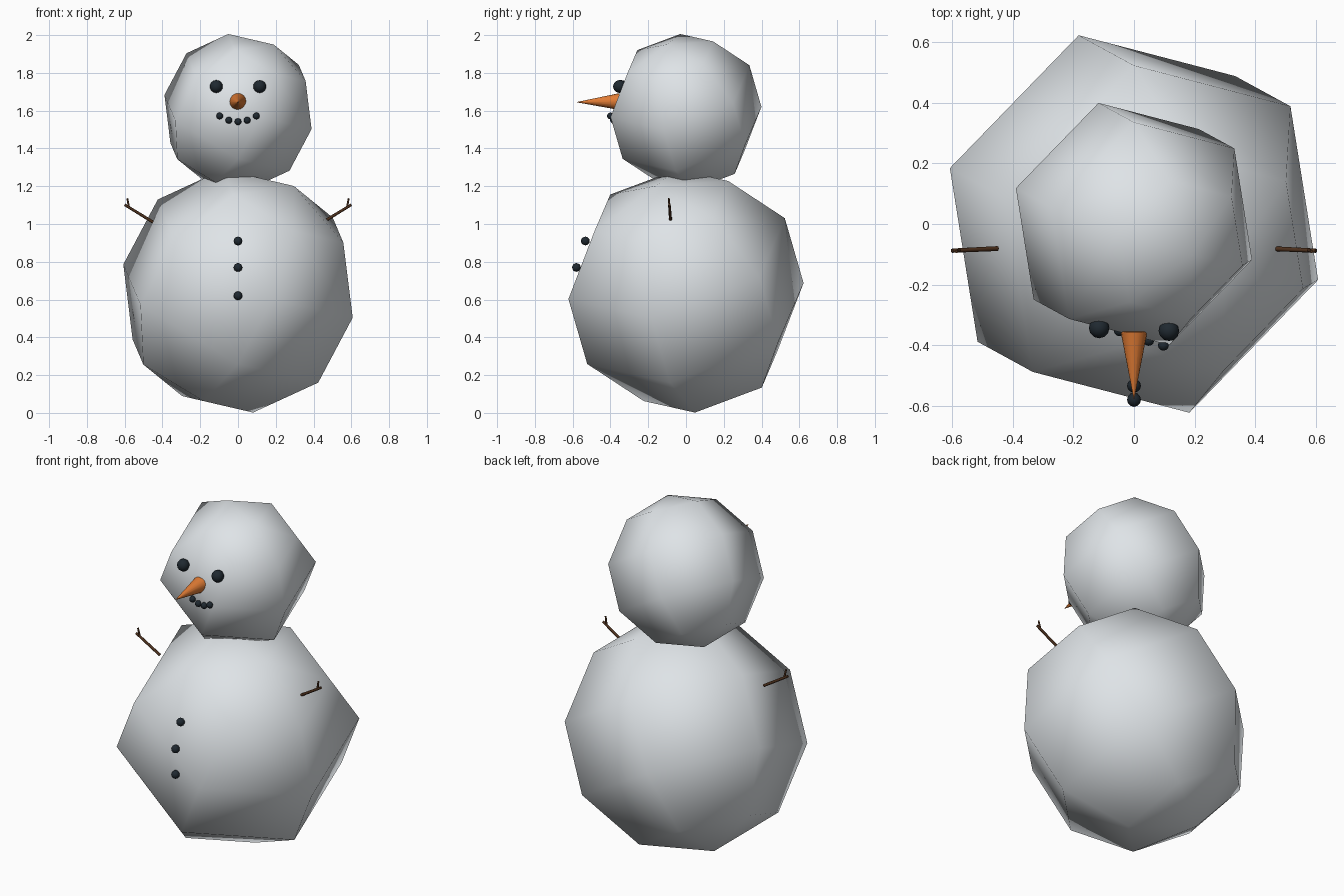
import bpy, bmesh
from math import sin, cos, pi, radians
from mathutils import Vector, Euler

cube = bpy.data.objects.get("Cube")
if cube:
    bpy.data.objects.remove(cube, do_unlink=True)


def material(name, rgb):
    mat = bpy.data.materials.new(name)
    mat.use_nodes = True
    mat.diffuse_color = (*rgb, 1)
    node = next(n for n in mat.node_tree.nodes if n.type == 'BSDF_PRINCIPLED')
    node.inputs["Base Color"].default_value = (*rgb, 1)
    return mat


snow = material("snow white", (0.80, 0.84, 0.87))
coal = material("coal black", (0.014, 0.022, 0.03))
orange = material("carrot orange", (0.75, 0.2, 0.035))
bark = material("twig brown", (0.075, 0.03, 0.012))


def finish(bm, name, mat, location=(0, 0, 0), rotation=(0, 0, 0), smooth=None):
    """Turn a bmesh into a smooth-shaded object."""
    bmesh.ops.recalc_face_normals(bm, faces=bm.faces)
    mesh = bpy.data.meshes.new(name)
    bm.to_mesh(mesh)
    bm.free()
    mesh.materials.append(mat)
    obj = bpy.data.objects.new(name, mesh)
    bpy.context.collection.objects.link(obj)
    obj.location = location
    obj.rotation_euler = rotation
    bpy.ops.object.select_all(action='DESELECT')
    bpy.context.view_layer.objects.active = obj
    obj.select_set(True)
    if smooth:
        bpy.ops.object.shade_smooth_by_angle(angle=radians(smooth))
    else:
        bpy.ops.object.shade_smooth()
    return obj


def snowball(name, radius, z):
    """Coarse ball of six segments and five rings, tilted on its axis."""
    segments, rings = 6, 5
    bm = bmesh.new()
    rows = []
    for i in range(1, rings):
        lat = pi * i / rings
        rows.append([bm.verts.new((radius * sin(lat) * cos(2 * pi * j / segments),
                                   radius * sin(lat) * sin(2 * pi * j / segments),
                                   radius * cos(lat))) for j in range(segments)])
    top = bm.verts.new((0, 0, radius))
    bottom = bm.verts.new((0, 0, -radius))
    for j in range(segments):
        k = (j + 1) % segments
        bm.faces.new((top, rows[0][j], rows[0][k]))
        bm.faces.new((bottom, rows[-1][k], rows[-1][j]))
        for upper, lower in zip(rows, rows[1:]):
            bm.faces.new((upper[j], lower[j], lower[k], upper[k]))
    tilt = Euler((radians(7.2), radians(30.4), radians(-14.6)))
    return finish(bm, name, snow, (0, 0, z), tilt)


def pebble(name, radius, location):
    bm = bmesh.new()
    bmesh.ops.create_uvsphere(bm, u_segments=12, v_segments=8, radius=radius)
    return finish(bm, name, coal, location)


def rod(name, mat, start, end, r1, r2, sides):
    """Tapered rod between two points."""
    start, end = Vector(start), Vector(end)
    axis = end - start
    bm = bmesh.new()
    bmesh.ops.create_cone(bm, cap_ends=True, segments=sides,
                          radius1=r1, radius2=r2, depth=axis.length)
    turn = axis.to_track_quat('Z', 'Y').to_euler()
    return finish(bm, name, mat, (start + end) / 2, turn, smooth=65)


# Snowballs
snowball("body", 0.65, 0.645)
snowball("head", 0.417, 1.593)

# Eyes
pebble("right_eye", 0.034, (-0.115, -0.343, 1.728))
pebble("left_eye", 0.034, (0.115, -0.352, 1.728))

# Carrot nose
rod("nose", orange, (0, -0.355, 1.648), (0, -0.577, 1.645), 0.044, 0.001, 16)

# Mouth follows a shallow smile across the tilted face
for i in range(-2, 3):
    x = 0.0485 * i
    pebble(f"mouth_{i + 3}", 0.018, (x, -0.368 - 0.33 * x, 1.542 + 0.0075 * i * i))

# Buttons
for i, (y, z) in enumerate([(-0.533, 0.91), (-0.58, 0.77), (-0.58, 0.62)]):
    pebble(f"button_{i + 1}", 0.023, (0, y, z))

# Twig arms with a short fork near each end
for side, s in (("right", -1), ("left", 1)):
    rod(f"{side}_arm", bark, (s * 0.45, -0.081, 1.01), (s * 0.6, -0.088, 1.102),
        0.008, 0.007, 8)
    rod(f"{side}_arm_fork", bark, (s * 0.577, -0.087, 1.088),
        (s * 0.586, -0.091, 1.136), 0.006, 0.005, 8)
